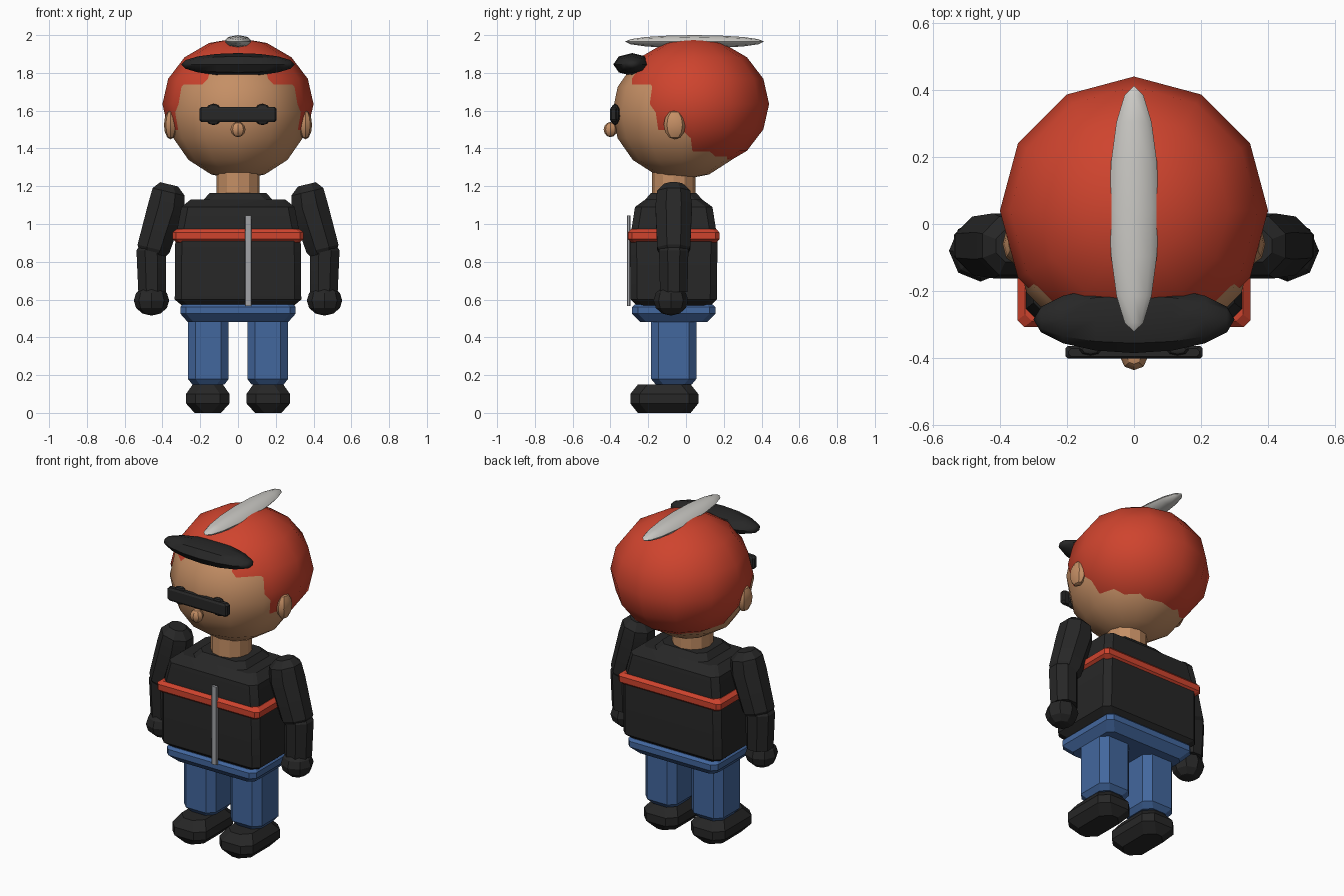
import bpy, bmesh, math
from mathutils import Vector, Matrix

if "Cube" in bpy.data.objects:
    bpy.data.objects.remove(bpy.data.objects["Cube"])


def mat(name, r, g, b):
    m = bpy.data.materials.new(name)
    m.diffuse_color = (r, g, b, 1)
    m.use_nodes = True
    m.node_tree.nodes["Principled BSDF"].inputs["Base Color"].default_value = m.diffuse_color
    return m


RED = mat("red", 0.62, 0.057, 0.027)
SKIN = mat("skin", 0.56, 0.275, 0.13)
BLACK = mat("black", 0.02, 0.02, 0.02)
BLUE = mat("blue", 0.055, 0.135, 0.34)
SILVER = mat("silver", 0.60, 0.59, 0.56)
METAL = mat("zip grey", 0.36, 0.37, 0.39)


def finish(name, bm, material, angle):
    bmesh.ops.recalc_face_normals(bm, faces=bm.faces)
    me = bpy.data.meshes.new(name)
    bm.to_mesh(me)
    bm.free()
    me.materials.append(material)
    if angle:
        me.shade_smooth()
        me.set_sharp_from_angle(angle=math.radians(angle))
    ob = bpy.data.objects.new(name, me)
    bpy.context.collection.objects.link(ob)
    return ob


def ball(name, c, r, material, seg=12, rings=8, pole="Z", angle=60):
    """Ellipsoid with its poles on the chosen axis."""
    bm = bmesh.new()
    bmesh.ops.create_uvsphere(bm, u_segments=seg, v_segments=rings, radius=1)
    if pole == "Y":
        bm.transform(Matrix.Rotation(math.pi / 2, 4, "X"))
    elif pole == "X":
        bm.transform(Matrix.Rotation(math.pi / 2, 4, "Y"))
    bm.transform(Matrix.Translation(c) @ Matrix.Diagonal((*r, 1)))
    return finish(name, bm, material, angle)


def skin_rings(bm, rings):
    """Bridge rings of points and cap both ends."""
    vs = [[bm.verts.new(p) for p in ring] for ring in rings]
    n = len(vs[0])
    for a, b in zip(vs, vs[1:]):
        for i in range(n):
            j = (i + 1) % n
            bm.faces.new((a[i], a[j], b[j], b[i]))
    bm.faces.new(vs[0])
    bm.faces.new(vs[-1])


def block(name, cx, cy, sections, chamfer, material, angle=25):
    """Chamfered rectangles stacked up z: (z, half x, half y)."""
    rings = []
    for z, hx, hy in sections:
        c = min(chamfer, hx * 0.8, hy * 0.8)
        corner = [(hx, hy - c), (hx - c, hy)]
        pts = []
        for sx, sy in ((1, 1), (-1, 1), (-1, -1), (1, -1)):
            pair = corner if sx * sy > 0 else corner[::-1]
            pts += [(cx + sx * x, cy + sy * y, z) for x, y in pair]
        rings.append(pts)
    bm = bmesh.new()
    skin_rings(bm, rings)
    return finish(name, bm, material, angle)


def tube(name, path, y, material, sides=8):
    """Faceted limb through (x, z, radius) points."""
    d = Vector((path[-1][0] - path[0][0], 0, path[-1][1] - path[0][1])).normalized()
    side, fwd = d.cross(Vector((0, 1, 0))), Vector((0, 1, 0))
    rings = []
    for x, z, r in path:
        ring = []
        for i in range(sides):
            a = 2 * math.pi * (i + 0.5) / sides
            ring.append(Vector((x, y, z)) + (side * math.cos(a) + fwd * math.sin(a)) * r * 1.05)
        rings.append(ring)
    bm = bmesh.new()
    skin_rings(bm, rings)
    return finish(name, bm, material, 25)


MID = -0.065  # body centre line in y

# Head, hair and crest
ball("head", (0, -0.02, 1.59), (0.37, 0.37, 0.355), SKIN)
ball("hair", (0, 0.04, 1.635), (0.40, 0.40, 0.35), RED)
ball("crest", (0, 0.045, 1.965), (0.074, 0.367, 0.035), SILVER, seg=8, pole="Y")
ball("visor", (0, -0.285, 1.845), (0.30, 0.10, 0.06), BLACK, seg=8, pole="X", angle=40)

# Face
ball("nose", (0, -0.40, 1.50), (0.04, 0.036, 0.04), SKIN, seg=8, rings=6, angle=30)
block("glasses_bar", 0, -0.383, [(1.54, 0.195, 0.012), (1.552, 0.205, 0.019),
      (1.608, 0.205, 0.019), (1.62, 0.195, 0.012)], 0.008, BLACK)

# Neck, torso, collar
bm = bmesh.new()
bmesh.ops.create_cone(bm, cap_ends=True, segments=12, radius1=0.115, radius2=0.115, depth=0.2,
                      matrix=Matrix.Translation((0, MID, 1.2)))
finish("neck", bm, SKIN, 25)
block("torso", 0, MID, [(0.555, 0.28, 0.18), (0.60, 0.335, 0.228), (0.92, 0.332, 0.232),
      (1.09, 0.30, 0.205), (1.13, 0.25, 0.15)], 0.035, BLACK)
block("collar", 0, MID, [(1.09, 0.18, 0.15), (1.13, 0.18, 0.15), (1.165, 0.15, 0.12)], 0.04, BLACK)
block("chest_band", 0, MID, [(0.902, 0.325, 0.225), (0.92, 0.348, 0.242),
      (0.955, 0.348, 0.242), (0.973, 0.325, 0.225)], 0.02, RED)
block("zip", 0.055, -0.304, [(0.565, 0.017, 0.009), (1.045, 0.017, 0.009)], 0.003, METAL)
block("hips", 0, MID, [(0.48, 0.265, 0.175), (0.525, 0.305, 0.22),
      (0.56, 0.305, 0.22), (0.575, 0.29, 0.205)], 0.03, BLUE)

# Paired parts
for s, tag in ((1, "right"), (-1, "left")):
    ball("ear_" + tag, (s * 0.357, -0.06, 1.525), (0.035, 0.058, 0.077), SKIN, seg=8, rings=6, angle=30)
    ball("lens_" + tag, (s * 0.13, -0.375, 1.58), (0.05, 0.026, 0.057), BLACK, seg=8, rings=6, angle=30)
    tube("upper_arm_" + tag, [(s * 0.365, 1.21, 0.05), (s * 0.367, 1.17, 0.09), (s * 0.38, 1.09, 0.10),
         (s * 0.447, 0.87, 0.09), (s * 0.458, 0.82, 0.06)], MID, BLACK)
    tube("forearm_" + tag, [(s * 0.455, 0.90, 0.06), (s * 0.46, 0.86, 0.08),
         (s * 0.455, 0.64, 0.075)], MID, BLACK)
    ball("hand_" + tag, (s * 0.458, -0.08, 0.595), (0.094, 0.092, 0.08), BLACK, seg=8, rings=6, angle=25)
    block("leg_" + tag, s * 0.157, MID, [(0.15, 0.085, 0.095), (0.18, 0.108, 0.12),
          (0.52, 0.108, 0.12)], 0.04, BLUE)
    block("shoe_" + tag, s * 0.16, -0.115, [(0, 0.07, 0.14), (0.05, 0.115, 0.18),
          (0.10, 0.115, 0.18), (0.15, 0.08, 0.14)], 0.05, BLACK)
